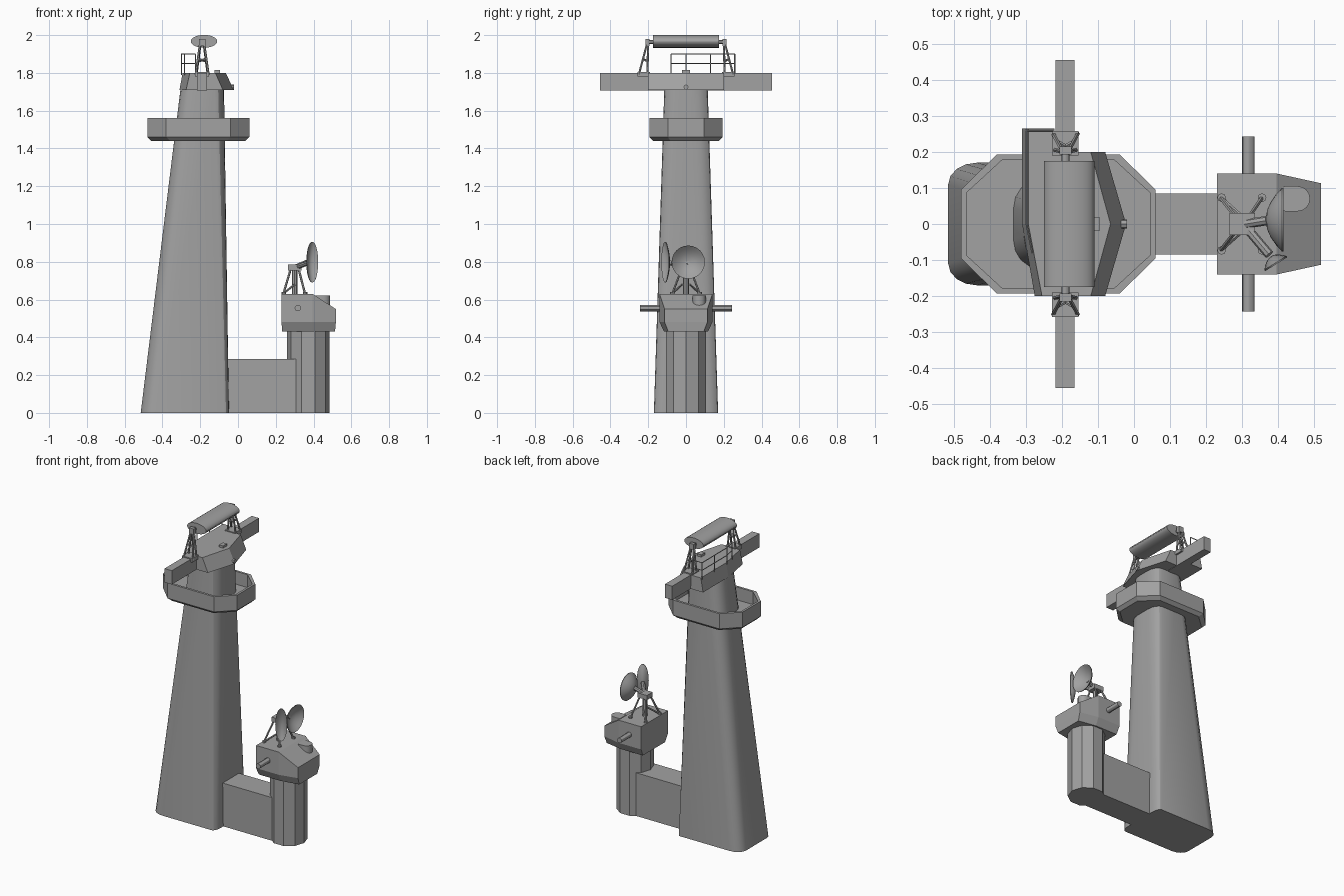
import bpy, bmesh
from math import cos, sin, pi
from mathutils import Vector, Matrix

cube = bpy.data.objects.get("Cube")
if cube:
    bpy.data.objects.remove(cube, do_unlink=True)

grey = bpy.data.materials.new("plain_grey")
grey.use_nodes = True
grey.diffuse_color = (0.36, 0.36, 0.36, 1)
grey.node_tree.nodes["Principled BSDF"].inputs["Base Color"].default_value = grey.diffuse_color


def finish(name, bm, smooth=False):
    bmesh.ops.recalc_face_normals(bm, faces=bm.faces)
    mesh = bpy.data.meshes.new(name)
    bm.to_mesh(mesh)
    bm.free()
    mesh.materials.append(grey)
    obj = bpy.data.objects.new(name, mesh)
    bpy.context.collection.objects.link(obj)
    if smooth:
        bpy.ops.object.select_all(action='DESELECT')
        bpy.context.view_layer.objects.active = obj
        obj.select_set(True)
        bpy.ops.object.shade_smooth_by_angle(angle=pi / 6)
    return obj


def loft(name, rings, smooth=False, caps=True):
    """Skin a stack of rings that have equal point counts."""
    bm = bmesh.new()
    rows = [[bm.verts.new(p) for p in ring] for ring in rings]
    n = len(rows[0])
    for a, b in zip(rows, rows[1:]):
        for i in range(n):
            j = (i + 1) % n
            bm.faces.new((a[i], a[j], b[j], b[i]))
    if caps:
        bm.faces.new(rows[0])
        bm.faces.new(rows[-1])
    return finish(name, bm, smooth)


def at(points, z):
    return [(x, y, z) for x, y in points]


def box(name, lo, hi):
    (x0, y0, z0), (x1, y1, z1) = lo, hi
    outline = [(x0, y0), (x1, y0), (x1, y1), (x0, y1)]
    return loft(name, [at(outline, z0), at(outline, z1)])


def rods(name, pairs, radius, sides=6):
    """Several straight rods joined in one object."""
    bm = bmesh.new()
    for a, b in pairs:
        a, b = Vector(a), Vector(b)
        d = b - a
        place = Matrix.Translation((a + b) / 2) @ d.to_track_quat('Z', 'Y').to_matrix().to_4x4()
        bmesh.ops.create_cone(bm, cap_ends=True, segments=sides, radius1=radius,
                              radius2=radius, depth=d.length, matrix=place)
    return finish(name, bm, sides > 8)


def rounded(x0, x1, hy, left, right, steps=4):
    """Rectangle with elliptical corners; left and right are (rx, ry)."""
    pts = []
    for sx, sy, start in ((1, 1, 0), (-1, 1, 1), (-1, -1, 2), (1, -1, 3)):
        rx, ry = right if sx > 0 else left
        cx = x1 - rx if sx > 0 else x0 + rx
        for k in range(steps + 1):
            a = (start + k / steps) * pi / 2
            pts.append((cx + rx * cos(a), sy * (hy - ry) + ry * sin(a)))
    return pts


# Main tapered tower
loft("main_tower", [at(rounded(-.515, -.048, .17, (.08, .06), (.025, .06)), 0),
                    at(rounded(-.305, -.074, .115, (.07, .08), (.05, .08)), 1.71)], True)


# Octagonal gallery with a parapet
def octagon(d):
    hx, hy, c = .27 - d, .193 - d, .095 - d * .6
    half = [(hx, -c), (hx, c), (hx - .1, hy), (-hx + .1, hy)]
    return [(x - .21, y) for x, y in half + [(-x, -y) for x, y in half]]


loft("gallery", [at(octagon(.02), 1.44), at(octagon(0), 1.46), at(octagon(0), 1.56),
                 at(octagon(.015), 1.56), at(octagon(.015), 1.475)])

# Upper deck with sloping sides, and the long cross beam
deck_top = [(-.12, -.2), (-.065, 0), (-.12, .2), (-.22, .2), (-.22, .263),
            (-.293, .263), (-.293, 0), (-.255, -.2)]
deck_low = [(-.08, -.2), (-.022, 0), (-.08, .2), (-.22, .2), (-.22, .265),
            (-.31, .265), (-.31, 0), (-.275, -.2)]
loft("upper_deck", [at(deck_low, 1.71), at(deck_top, 1.80)])
box("cross_beam", (-.218, -.455, 1.708), (-.165, .455, 1.799))
rods("deck_lamp", [((-.05, 0, 1.725), (-.02, 0, 1.725))], .013, 8)
box("deck_hatch", (-.125, -.02, 1.8), (-.095, .02, 1.815))

# Railing round the rear corner of the deck
path = [(-.282, -.08), (-.298, 0), (-.298, .13), (-.298, .258), (-.225, .258)]
rail = [((*p, 1.79), (*p, 1.9)) for p in path]
for z in (1.85, 1.9):
    rail += [((*p, z), (*q, z)) for p, q in zip(path, path[1:])]
rods("deck_railing", rail, .003)

# Rotating antenna drum
profile = [(-.18 + .07 * cos(i * pi / 12), 1.967 + .034 * sin(i * pi / 12)) for i in range(24)]
loft("antenna_drum", [[(x, y, z) for x, z in profile] for y in (-.175, .175)], True)
rods("drum_axle", [((-.19, -.212, 1.963), (-.19, .212, 1.963))], .011, 12)

# Trestle at each end of the drum
for side, s in (("right", -1), ("left", 1)):
    legs = []
    for e in (-1, 1):
        legs += [((-.19 + e * .01, s * .205, 1.96), (-.19 + e * .034, s * .25, 1.79)),
                 ((-.19 + e * .008, s * .2, 1.96), (-.19 + e * .03, s * .205, 1.79))]
        legs.append(((-.19 + e * .022, s * .228, 1.875), (-.19 - e * .022, s * .203, 1.86)))
    rods(side + "_trestle", legs, .006)
    ys = sorted((s * .192, s * .215))
    box(side + "_bearing", (-.207, ys[0], 1.942), (-.173, ys[1], 1.98))
    ys = sorted((s * .19, s * .258))
    box(side + "_trestle_base", (-.228, ys[0], 1.78), (-.154, ys[1], 1.806))

# Low link wall and faceted column
box("link_wall", (-.09, -.085, 0), (.31, .085, .285))
column = [(.372 + .112 * cos(i * pi / 5), .112 * sin(i * pi / 5)) for i in range(10)]
loft("column", [at(column, 0), at(column, .44)])

# Turret head with sloping front
plan = [(.23, -.14), (.395, -.14), (.518, -.113), (.518, .113), (.395, .14), (.23, .14)]
under = [(.375 + (x - .375) * .97, y * .83) for x, y in plan]
heights = [.63, .63, .55, .55, .63, .63]
bm = bmesh.new()
rows = [[bm.verts.new(p) for p in ring] for ring in
        (at(under, .43), at(plan, .48), [(*p, z) for p, z in zip(plan, heights)])]
for a, b in zip(rows, rows[1:]):
    for i in range(6):
        bm.faces.new((a[i], a[i - 1], b[i - 1], b[i]))
top = rows[2]
bm.faces.new(rows[0])
bm.faces.new((top[0], top[1], top[4], top[5]))
bm.faces.new(top[1:5])
finish("turret_head", bm)
rods("side_tubes", [((.317, -.243, .555), (.317, .243, .555))], .017, 12)

# Rounded lamp housing on the slope
lamp = rounded(.41, .488, .035, (.01, .01), (.035, .034))
loft("lamp_housing", [at([(x, y + .07) for x, y in lamp], z) for z in (.56, .622)], True)

# Dish mount: braced legs, post, head and arms
legs = []
for s in (-1, 1):
    for foot, knee in ((.24, .28), (.355, .32)):
        legs += [((foot, s * .073, .63), (knee, s * .022, .765))]
    legs.append(((.24, s * .073, .632), (.3, s * .02, .68)))
rods("mount_legs", legs, .006)
rods("mount_feet", [((x, s * .073, .62), (x, s * .073, .64))
                    for x in (.243, .355) for s in (-1, 1)], .012, 8)
rods("mount_post", [((.3, 0, .62), (.3, 0, .78))], .015, 8)
box("mount_head", (.265, -.03, .755), (.335, .03, .785))
rods("dish_arms", [((.31, 0, .775), (.37, .01, .8)),
                   ((.32, -.02, .775), (.375, -.085, .795))], .013, 8)


def dish(name, centre, normal, half_width, half_height, depth):
    """Thin bowl opening along a horizontal normal; centre is on the rim plane."""
    n = Vector(normal).normalized()
    across, up = Vector((-n.y, n.x, 0)), Vector((0, 0, 1))

    def ring(t, lift):
        return [Vector(centre) + n * (depth * (t * t - 1) + lift)
                + across * (half_width * t * cos(i * pi / 12))
                + up * (half_height * t * sin(i * pi / 12)) for i in range(24)]
    steps = (.04, .3, .55, .8, 1)
    loft(name, [ring(t, 0) for t in steps] + [ring(t, .004) for t in reversed(steps)], True)


dish("round_dish", (.41, .012, .798), (1, 0, 0), .088, .088, .045)
dish("tall_dish", (.392, -.108, .798), (.5, -.8, 0), .036, .108, .022)
